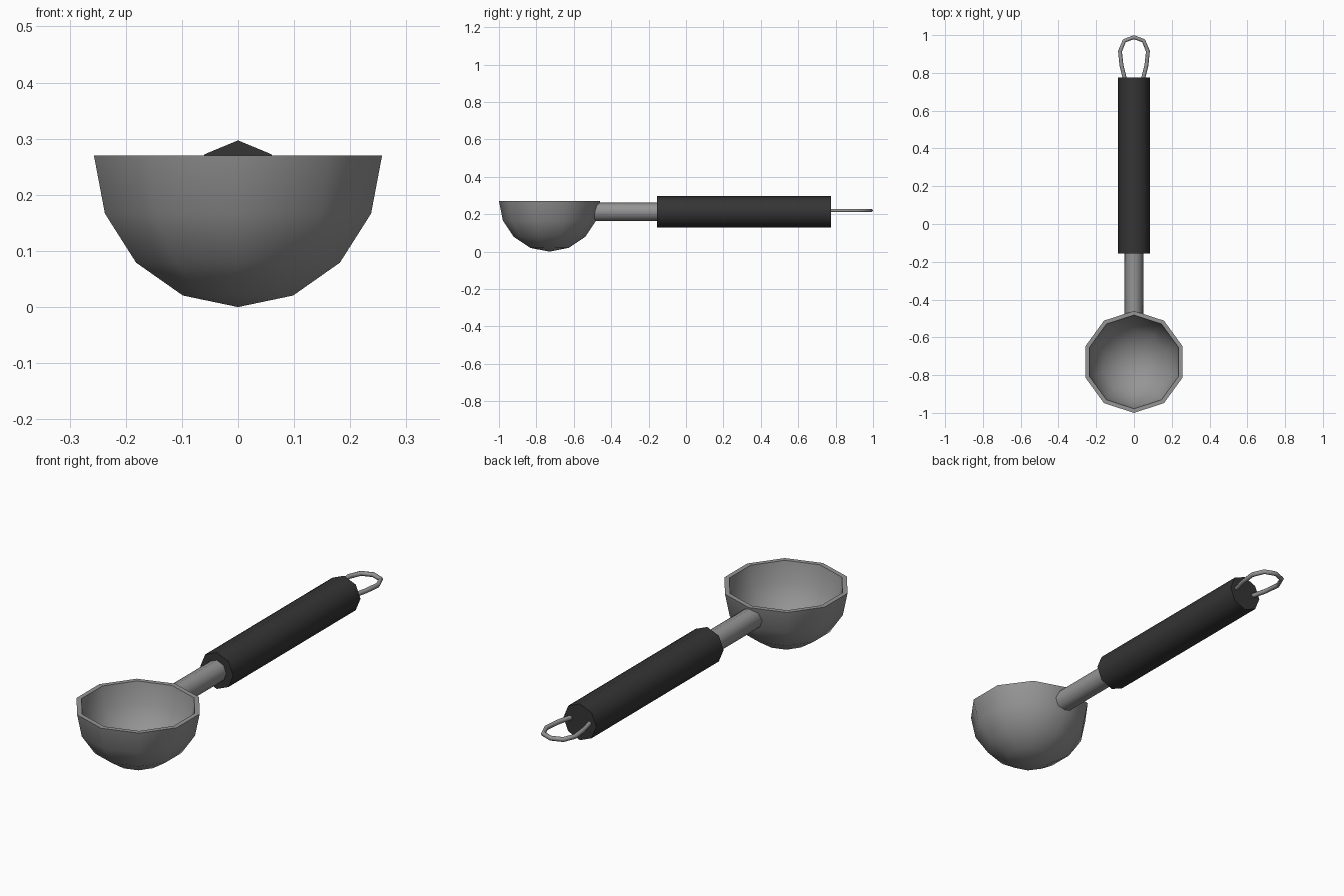
import bpy, bmesh, math
from math import sin, cos, pi, radians

if "Cube" in bpy.data.objects:
    bpy.data.objects.remove(bpy.data.objects["Cube"])


def material(name, v):
    m = bpy.data.materials.new(name)
    m.diffuse_color = (v, v, v, 1)
    m.use_nodes = True
    m.node_tree.nodes["Principled BSDF"].inputs["Base Color"].default_value = m.diffuse_color
    return m


steel = material("brushed_steel", 0.30)
rubber = material("black_rubber", 0.035)


def finish(name, bm, mat, angle):
    bmesh.ops.recalc_face_normals(bm, faces=bm.faces)
    me = bpy.data.meshes.new(name)
    bm.to_mesh(me)
    bm.free()
    ob = bpy.data.objects.new(name, me)
    bpy.context.collection.objects.link(ob)
    me.materials.append(mat)
    bpy.ops.object.select_all(action='DESELECT')
    ob.select_set(True)
    bpy.context.view_layer.objects.active = ob
    bpy.ops.object.shade_smooth_by_angle(angle=radians(angle))
    return ob


# Bowl: ten-sided hemispherical shell, open at the top
R, T, CY, N = 0.27, 0.022, -0.73, 10
outer = [(R * cos(i * pi / 8), R - R * sin(i * pi / 8)) for i in range(5)]
r = R - T
inner = [(r * cos(i * pi / 8), R - r * sin(i * pi / 8)) for i in range(5)]
bm = bmesh.new()


def ring(rad, z):
    return [bm.verts.new((rad * cos(pi / 2 + 2 * pi * k / N),
                          CY + rad * sin(pi / 2 + 2 * pi * k / N), z)) for k in range(N)]


rings = [ring(*p) for p in reversed(outer[:4])] + [ring(*p) for p in inner[:4]]
for a, b in zip(rings, rings[1:]):
    for k in range(N):
        j = (k + 1) % N
        bm.faces.new((a[k], a[j], b[j], b[k]))
for loop, z in ((rings[0], 0), (rings[-1], T)):
    pole = bm.verts.new((0, CY, z))
    for k in range(N):
        bm.faces.new((loop[k], loop[(k + 1) % N], pole))
finish("bowl", bm, steel, 45)


# Octagonal rods running along y
def rod(name, rad, y0, y1, zc, mat, start=None):
    bm = bmesh.new()
    ends = []
    for y in (y0, y1):
        vs = []
        for k in range(8):
            x, z = rad * cos(k * pi / 4), zc + rad * sin(k * pi / 4)
            yy = start(x, z) if start and y == y0 else y
            vs.append(bm.verts.new((x, yy, z)))
        ends.append(vs)
    for k in range(8):
        j = (k + 1) % 8
        bm.faces.new((ends[0][k], ends[0][j], ends[1][j], ends[1][k]))
    for vs in ends:
        bm.faces.new(vs)
    return finish(name, bm, mat, 50)


# Neck ends inside the bowl wall, following its slope
rod("neck", 0.049, -0.49, -0.13, 0.213, steel,
    lambda x, z: CY + 0.248 + 0.2 * (z - 0.213) - 0.325 * abs(x))
rod("grip", 0.084, -0.155, 0.775, 0.213, rubber)

# Hanging loop: thin wire bent round the end
half = [(0.045, 0.755), (0.066, 0.84), (0.074, 0.915), (0.051, 0.97)]
path = half + [(0, 0.989)] + [(-x, y) for x, y in reversed(half)]
cu = bpy.data.curves.new("loop_path", 'CURVE')
cu.dimensions = '3D'
cu.bevel_depth = 0.0105
cu.bevel_resolution = 1
cu.use_fill_caps = True
sp = cu.splines.new('POLY')
sp.points.add(len(path) - 1)
for p, (x, y) in zip(sp.points, path):
    p.co = (x, y, 0.22, 1)
tmp = bpy.data.objects.new("loop_path", cu)
bpy.context.collection.objects.link(tmp)
bpy.context.view_layer.update()
me = bpy.data.meshes.new_from_object(tmp.evaluated_get(bpy.context.evaluated_depsgraph_get()))
bm = bmesh.new()
bm.from_mesh(me)
bpy.data.objects.remove(tmp)
me.materials.clear()
finish("hanging_loop", bm, steel, 65)
